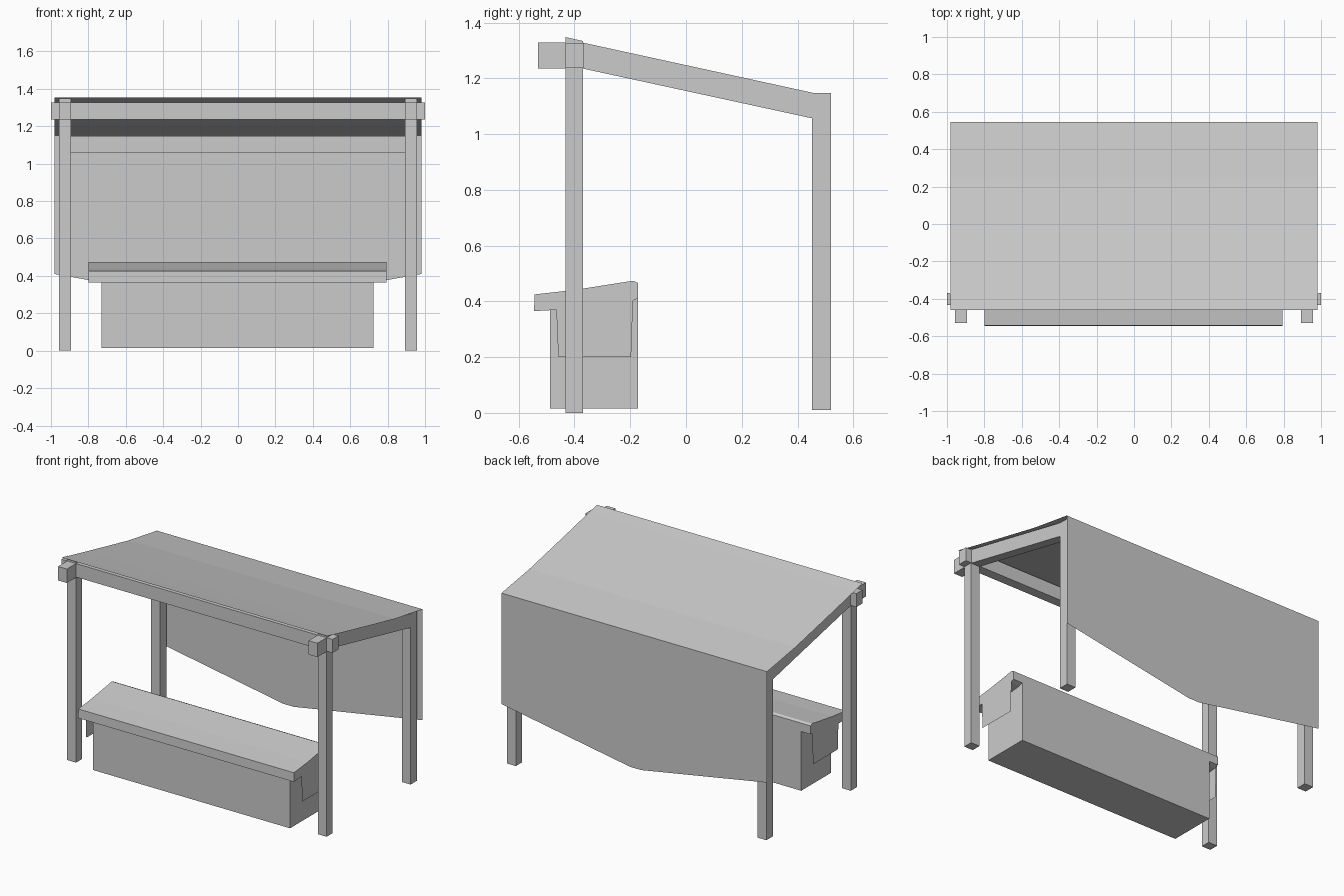
import bpy

if "Cube" in bpy.data.objects:
    bpy.data.objects.remove(bpy.data.objects["Cube"])


def mesh(name, verts, faces):
    me = bpy.data.meshes.new(name)
    me.from_pydata(verts, [], faces)
    me.update()
    ob = bpy.data.objects.new(name, me)
    bpy.context.collection.objects.link(ob)
    return ob


def prism(name, x0, x1, profile):
    """Extrude a closed (y, z) profile, listed clockwise seen from +x, along x."""
    n = len(profile)
    verts = [(x, y, z) for x in (x0, x1) for y, z in profile]
    faces = [tuple(range(n)), tuple(range(2 * n - 1, n - 1, -1))]
    faces += [(i, i + n, (i + 1) % n + n, (i + 1) % n) for i in range(n)]
    return mesh(name, verts, faces)


def box(name, x0, x1, y0, y1, z0, z1):
    return prism(name, x0, x1, [(y0, z0), (y0, z1), (y1, z1), (y1, z0)])


# Timber frame: posts and sloping side beams with forward stubs
for side, a, b in (("left", -0.957, -0.892), ("right", 0.892, 0.957)):
    prism(side + "_front_post", a, b,
          [(-0.433, 0), (-0.433, 1.348), (-0.37, 1.334), (-0.37, 0)])
    box(side + "_back_post", a, b, 0.452, 0.52, 0.01, 1.148)
    prism(side + "_roof_beam", a, b,
          [(-0.53, 1.235), (-0.53, 1.328), (-0.37, 1.328), (0.455, 1.148),
           (0.455, 1.056), (-0.37, 1.235)])

# Cross beams
box("front_beam", -1, 1, -0.432, -0.368, 1.237, 1.327)
box("back_beam", -0.892, 0.892, 0.455, 0.518, 1.058, 1.146)

# Thin cloth roof with a slight sag
roof = [(-0.46, 1.355), (-0.37, 1.334), (-0.2, 1.296), (0.0, 1.252),
        (0.25, 1.198), (0.545, 1.15)]
verts = [(x, y, z) for y, z in roof for x in (-0.98, 0.98)]
mesh("cloth_roof", verts,
     [(2 * i, 2 * i + 1, 2 * i + 3, 2 * i + 2) for i in range(len(roof) - 1)])

# Back cloth hanging lower in the middle
hem = [(-0.98, 0.41), (-0.05, 0.245), (0.03, 0.245), (0.98, 0.41)]
mesh("back_cloth",
     [(-0.98, 0.545, 1.15), (0.98, 0.545, 1.15)] + [(x, 0.545, z) for x, z in hem],
     [(1, 0, 2, 3, 4, 5)])

# Counter box and its sloping covered top
box("counter_box", -0.73, 0.725, -0.487, -0.172, 0.015, 0.41)
prism("counter_top", -0.798, 0.793,
      [(-0.545, 0.365), (-0.543, 0.425), (-0.40, 0.441), (-0.19, 0.474),
       (-0.172, 0.466), (-0.172, 0.41), (-0.20, 0.40), (-0.46, 0.37)])

# Cloth flaps hanging at both ends of the counter
flap = [(-0.465, 0.37), (-0.458, 0.2), (-0.197, 0.2), (-0.19, 0.41)]
for side, x in (("left", -0.799), ("right", 0.794)):
    f = flap if x > 0 else flap[::-1]
    mesh(side + "_counter_flap", [(x, y, z) for y, z in f], [(0, 1, 2, 3)])
